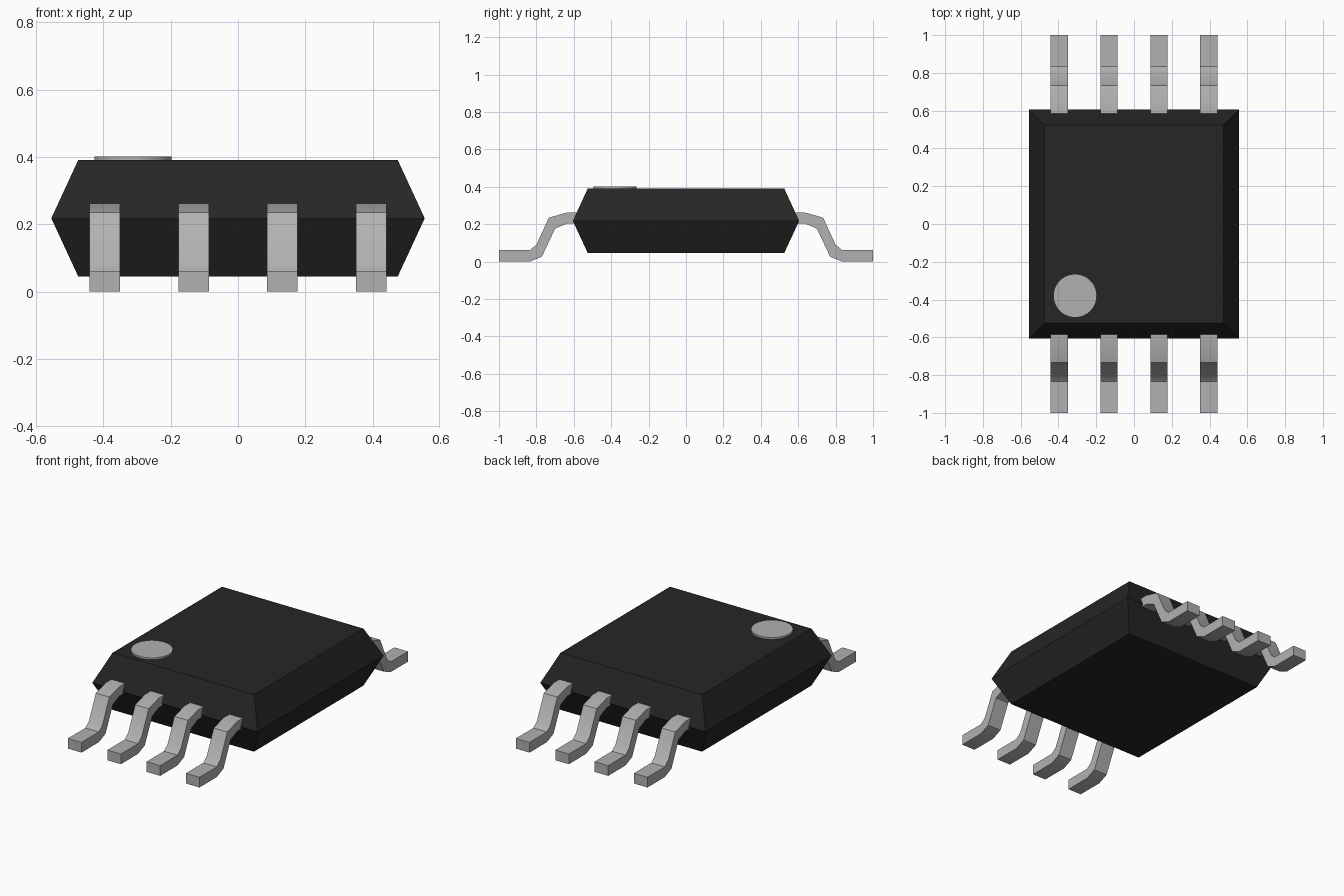
import bpy, bmesh, math

cube = bpy.data.objects.get("Cube")
if cube:
    bpy.data.objects.remove(cube, do_unlink=True)


def material(name, rgb):
    m = bpy.data.materials.new(name)
    m.use_nodes = True
    m.diffuse_color = (*rgb, 1)
    m.node_tree.nodes["Principled BSDF"].inputs["Base Color"].default_value = (*rgb, 1)
    return m


BLACK = material("black plastic", (0.019, 0.019, 0.019))
METAL = material("grey metal", (0.44, 0.44, 0.44))


def loft(name, rings, mat):
    """Closed solid skinned through rings with equal point counts."""
    bm = bmesh.new()
    loops = [[bm.verts.new(p) for p in ring] for ring in rings]
    n = len(loops[0])
    for a, b in zip(loops, loops[1:]):
        for i in range(n):
            j = (i + 1) % n
            bm.faces.new((a[i], a[j], b[j], b[i]))
    bm.faces.new(loops[0])
    bm.faces.new(loops[-1])
    bmesh.ops.recalc_face_normals(bm, faces=bm.faces)
    mesh = bpy.data.meshes.new(name)
    bm.to_mesh(mesh)
    bm.free()
    mesh.materials.append(mat)
    obj = bpy.data.objects.new(name, mesh)
    bpy.context.collection.objects.link(obj)
    return obj


def smooth(obj):
    bpy.ops.object.select_all(action="DESELECT")
    obj.select_set(True)
    bpy.context.view_layer.objects.active = obj
    bpy.ops.object.shade_smooth_by_angle(angle=math.radians(30))


def rect(hx, hy, z):
    return [(-hx, -hy, z), (hx, -hy, z), (hx, hy, z), (-hx, hy, z)]


def circle(cx, cy, r, z, n=64):
    return [(cx + r * math.cos(2 * math.pi * i / n),
             cy + r * math.sin(2 * math.pi * i / n), z) for i in range(n)]


# Package body, widest at its parting line
loft("body", [rect(0.475, 0.525, 0.045), rect(0.555, 0.605, 0.218),
              rect(0.475, 0.525, 0.391)], BLACK)

# Pin one marker disc
smooth(loft("marker_dot", [circle(-0.312, -0.38, 0.115, 0.385),
                           circle(-0.312, -0.38, 0.115, 0.402)], METAL))

# Bent leads: side profile as (distance outward, height)
PROFILE = [(0.57, 0.262), (0.637, 0.262), (0.733, 0.235), (0.80, 0.09),
           (0.834, 0.062), (1.0, 0.062), (1.0, 0.0), (0.834, 0.0),
           (0.77, 0.027), (0.70, 0.176), (0.637, 0.203), (0.57, 0.203)]
HALF = 0.0455
for side, s in (("front", -1), ("back", 1)):
    for k, x in enumerate((-0.396, -0.132, 0.132, 0.396), 1):
        lead = loft(f"{side}_lead_{k}",
                    [[(x + dx, s * d, z) for d, z in PROFILE] for dx in (-HALF, HALF)],
                    METAL)
        smooth(lead)
